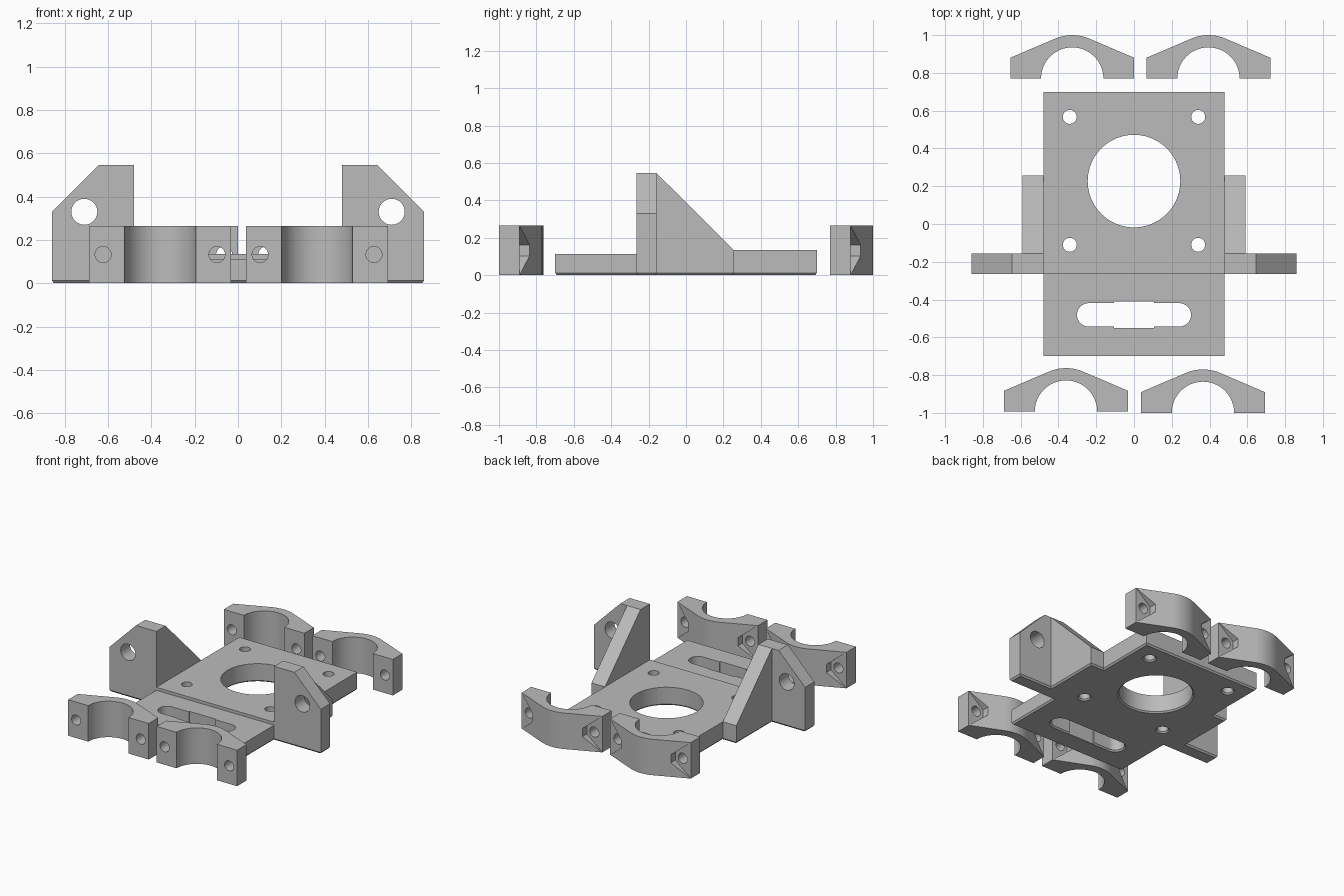
import bpy, bmesh, math

if "Cube" in bpy.data.objects:
    bpy.data.objects.remove(bpy.data.objects["Cube"])

grey = bpy.data.materials.new("plain grey")
grey.diffuse_color = (0.5, 0.5, 0.5, 1)
grey.use_nodes = True
grey.node_tree.nodes["Principled BSDF"].inputs["Base Color"].default_value = grey.diffuse_color


def loft(name, loops):
    """Solid skin through matching 3D loops, capped at both ends."""
    bm = bmesh.new()
    rings = [[bm.verts.new(p) for p in loop] for loop in loops]
    n = len(rings[0])
    for a, b in zip(rings, rings[1:]):
        for i in range(n):
            j = (i + 1) % n
            bm.faces.new((a[i], a[j], b[j], b[i]))
    bm.faces.new(rings[0])
    bm.faces.new(rings[-1])
    bmesh.ops.recalc_face_normals(bm, faces=bm.faces)
    me = bpy.data.meshes.new(name)
    bm.to_mesh(me)
    bm.free()
    ob = bpy.data.objects.new(name, me)
    me.materials.append(grey)
    bpy.context.collection.objects.link(ob)
    return ob


def prism(name, pts, axis, a, b):
    """Extrude a 2D outline along an axis from a to b."""
    place = {"x": lambda p, t: (t, p[0], p[1]),
             "y": lambda p, t: (p[0], t, p[1]),
             "z": lambda p, t: (p[0], p[1], t)}[axis]
    return loft(name, [[place(p, t) for p in pts] for t in (a, b)])


def arc(cx, cy, r, start, end, n):
    return [(cx + r * math.cos(math.radians(start + (end - start) * i / n)),
             cy + r * math.sin(math.radians(start + (end - start) * i / n)))
            for i in range(n + 1)]


def circle(cx, cy, r, n=48):
    return arc(cx, cy, r, 0, 360, n)[:-1]


def rect(x0, x1, y0, y1):
    return [(x0, y0), (x1, y0), (x1, y1), (x0, y1)]


def boolean(ob, other, op):
    m = ob.modifiers.new("bool", "BOOLEAN")
    m.operation, m.object, m.solver = op, other, "EXACT"
    bpy.context.view_layer.objects.active = ob
    bpy.ops.object.modifier_apply(modifier=m.name)
    bpy.data.objects.remove(other)


def smooth(ob):
    bpy.ops.object.select_all(action="DESELECT")
    ob.select_set(True)
    bpy.context.view_layer.objects.active = ob
    bpy.ops.object.shade_smooth_by_angle(angle=math.radians(25))


def flared_cutter(outline):
    """Through cutter widening at the underside; outline(offset) gives points."""
    steps = [(-0.01, 0.02), (0.01, 0.0), (0.4, 0.0)]
    return loft("cutter", [[(x, y, z) for x, y in outline(o)] for z, o in steps])


# Base slab with a chamfered underside
W, L, H, TOP = 0.48, 0.70, 0.112, 0.134
WX, GX, FY, BY, GY = 0.86, 0.59, -0.265, -0.157, 0.257


def slab_outline(c):
    half = [(W - c, -L + c), (W - c, FY + c), (WX - c, FY + c), (WX - c, BY - c),
            (GX - c, BY - c), (GX - c, GY - c), (W - c, GY - c), (W - c, L - c)]
    return half + [(-x, y) for x, y in reversed(half)]


plate = loft("mount_plate", [[(x, y, z) for x, y in slab_outline(c)]
                             for z, c in ((0, 0.01), (0.012, 0), (H, 0))])

# Raised pad over the rear part of the slab
boolean(plate, prism("pad", rect(-W, W, FY, L), "z", H, TOP), "UNION")

# Upright ears and sloping gussets on both sides
for s in (-1, 1):
    ear = [(s * W, H), (s * WX, H), (s * WX, 0.33), (s * 0.645, 0.545), (s * W, 0.545)]
    boolean(plate, prism("ear", ear, "y", FY, BY), "UNION")
    gusset = [(BY, H), (GY, H), (GY, TOP), (BY, 0.545)]
    boolean(plate, prism("gusset", gusset, "x", s * W, s * GX), "UNION")

# Ear holes, screw holes and the large centre hole
for s in (-1, 1):
    boolean(plate, prism("cutter", circle(s * 0.71, 0.33, 0.06), "y", -0.4, 0.0), "DIFFERENCE")
    for y in (0.567, -0.11):
        boolean(plate, flared_cutter(lambda o: circle(s * 0.34, y, 0.037 + o, 32)), "DIFFERENCE")
boolean(plate, flared_cutter(lambda o: circle(0, 0.227, 0.245 + o, 80)), "DIFFERENCE")

# Rounded slot with a wider middle
boolean(plate, flared_cutter(lambda o: arc(0.24, -0.481, 0.062 + o, -90, 90, 16)
                             + arc(-0.24, -0.481, 0.062 + o, 90, 270, 16)), "DIFFERENCE")
boolean(plate, prism("cutter", rect(-0.107, 0.107, -0.551, -0.411), "z", -0.1, 0.4), "DIFFERENCE")
smooth(plate)

# Arched clamps: flat feet, tangent shoulders, round crown and half-round bore
CW, FOOT, R, BORE, CH = 0.328, 0.11, 0.23, 0.165, 0.265
tangent = math.degrees(math.atan2(FOOT, -CW) - math.acos(R / math.hypot(CW, FOOT)))
profile = ([(-CW, 0), (-CW, FOOT)] + arc(0, 0, R, tangent, 180 - tangent, 16)
           + [(CW, FOOT), (CW, 0)] + arc(0, 0, BORE, 0, 180, 40))
clamp = prism("clamp_front_left", profile, "z", 0, CH)
mid = CH / 2
for s in (-1, 1):
    # Tapered nut recess behind each foot, then the bolt hole
    k = 0.02
    recess = [(s * 0.203, mid - 0.03), (s * (CW + k), -0.016), (s * (CW + k), CH + 0.016),
              (s * 0.203, mid + 0.03)]
    boolean(clamp, prism("cutter", recess, "y", FOOT, 0.4), "DIFFERENCE")
    boolean(clamp, prism("cutter", circle(s * 0.263, mid, 0.037, 32), "y", -0.1, 0.4), "DIFFERENCE")
smooth(clamp)
clamp.location = (-0.36, -0.993, 0)
for name, x, y in (("clamp_front_right", 0.365, -1.0), ("clamp_back_left", -0.327, 0.77),
                   ("clamp_back_right", 0.394, 0.77)):
    ob = clamp.copy()
    ob.data = clamp.data.copy()
    ob.name = name
    ob.location = (x, y, 0)
    bpy.context.collection.objects.link(ob)
